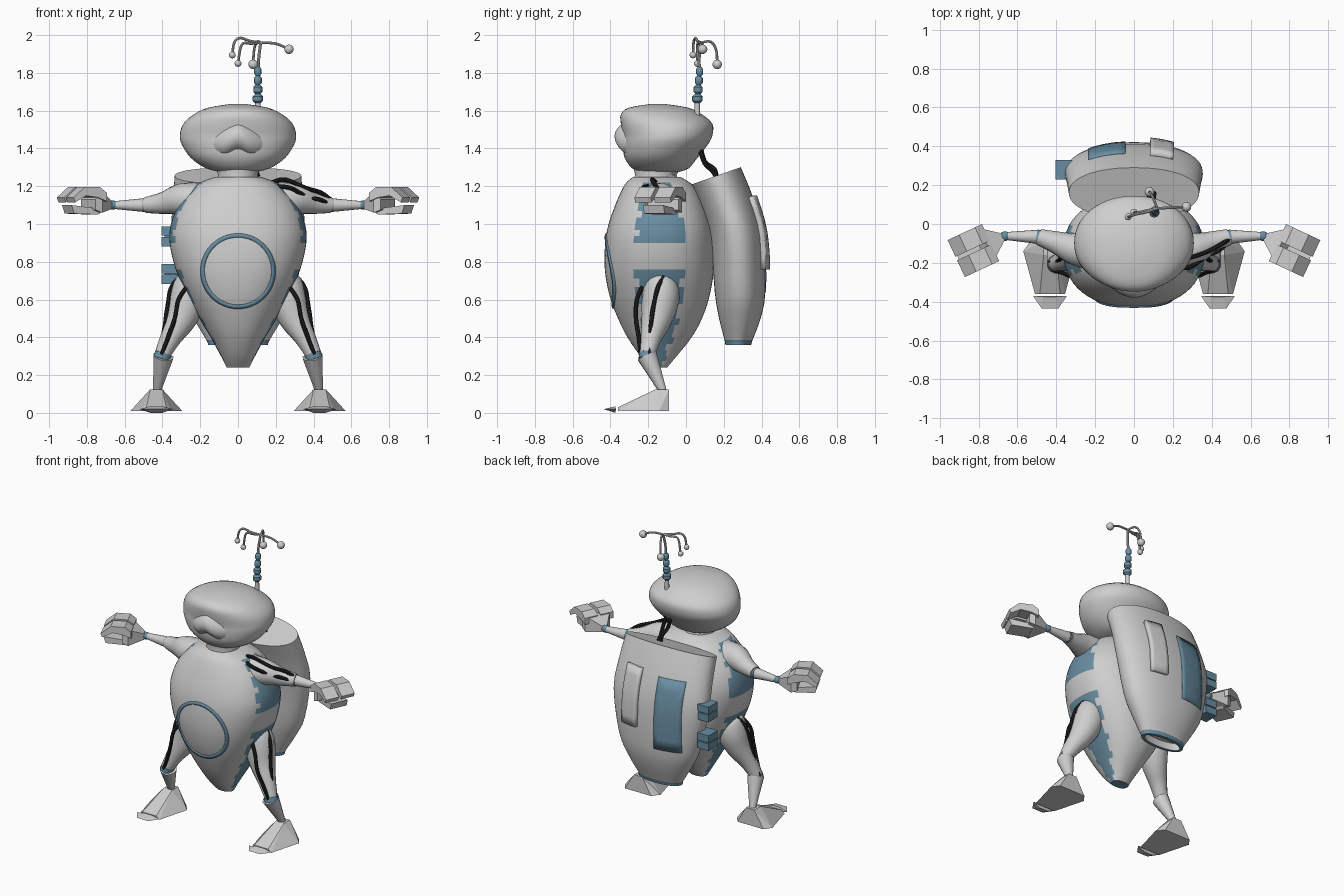
import bpy, bmesh, math
from mathutils import Vector, Matrix
from mathutils.bvhtree import BVHTree

if "Cube" in bpy.data.objects:
    bpy.data.objects.remove(bpy.data.objects["Cube"])


def material(name, r, g, b):
    m = bpy.data.materials.new(name)
    m.use_nodes = True
    m.diffuse_color = (r, g, b, 1)
    node = next(n for n in m.node_tree.nodes if n.type == 'BSDF_PRINCIPLED')
    node.inputs["Base Color"].default_value = (r, g, b, 1)
    return m


GREY = material("light grey", .62, .62, .62)
BLUE = material("steel blue", .14, .27, .36)
BLACK = material("cable black", .015, .015, .015)


def finish(bm, name, mats, smooth=True, closed=True):
    if closed:
        bmesh.ops.recalc_face_normals(bm, faces=bm.faces)
    mesh = bpy.data.meshes.new(name)
    bm.to_mesh(mesh)
    ob = bpy.data.objects.new(name, mesh)
    bpy.context.collection.objects.link(ob)
    for m in mats:
        mesh.materials.append(m)
    if smooth:
        bpy.ops.object.select_all(action='DESELECT')
        ob.select_set(True)
        bpy.context.view_layer.objects.active = ob
        bpy.ops.object.shade_smooth_by_angle(angle=math.radians(40))
    return ob


def refine(rows, steps):
    """Catmull-Rom interpolation through rows of numbers."""
    out = []
    for i in range(len(rows) - 1):
        a, b, c, d = (rows[max(i - 1, 0)], rows[i], rows[i + 1], rows[min(i + 2, len(rows) - 1)])
        for k in range(steps):
            t = k / steps
            out.append([q + t / 2 * (r - p + t * (2 * p - 5 * q + 4 * r - s + t * (3 * (q - r) + s - p)))
                        for p, q, r, s in zip(a, b, c, d)])
    return out + [list(rows[-1])]


def skin(bm, rings, cap=True):
    rows = [[bm.verts.new(p) for p in ring] for ring in rings]
    n = len(rows[0])
    for a, b in zip(rows, rows[1:]):
        for i in range(n):
            bm.faces.new((a[i], a[(i + 1) % n], b[(i + 1) % n], b[i]))
    if cap:
        bm.faces.new(rows[0])
        bm.faces.new(rows[-1])


def shell(rings, sides=56, power=1.0):
    """Upright loft; each ring is height, half width, front y, back y, slope."""
    bm = bmesh.new()
    loops = []
    for z, rx, front, back, slope in rings:
        loop = []
        for i in range(sides):
            a = 2 * math.pi * i / sides
            c, s = math.cos(a), math.sin(a)
            dy = (back - front) / 2 * math.copysign(abs(s) ** power, s)
            loop.append((rx * math.copysign(abs(c) ** power, c), (front + back) / 2 + dy, z + slope * dy))
        loops.append(loop)
    skin(bm, loops)
    bmesh.ops.recalc_face_normals(bm, faces=bm.faces)
    return bm


def tube(name, points, mat, sides=16, steps=1, smooth=True):
    """Round limb through rows of x, y, z, radius."""
    rows = refine(points, steps)
    pos = [Vector(r[:3]) for r in rows]
    bm = bmesh.new()
    loops = []
    for i, p in enumerate(pos):
        d = pos[min(i + 1, len(pos) - 1)] - pos[max(i - 1, 0)]
        q = Vector((0, 0, 1)).rotation_difference(d)
        loops.append([p + q @ Vector((math.cos(t), math.sin(t), 0)) * rows[i][3]
                      for t in (2 * math.pi * k / sides for k in range(sides))])
    skin(bm, loops)
    return finish(bm, name, [mat], smooth)


def cable(name, points, r=.012, mat=BLACK):
    return tube(name, [(*p, r) for p in points], mat, 8, 5)


def ball(name, p, r, mat=GREY):
    bm = bmesh.new()
    bmesh.ops.create_uvsphere(bm, u_segments=16, v_segments=10, radius=r, matrix=Matrix.Translation(p))
    return finish(bm, name, [mat])


def hull(name, points, mat=GREY):
    bm = bmesh.new()
    for p in points:
        bm.verts.new(p)
    bmesh.ops.convex_hull(bm, input=bm.verts[:])
    bmesh.ops.dissolve_limit(bm, angle_limit=.02, verts=bm.verts[:], edges=bm.edges[:])
    return finish(bm, name, [mat], False)


def drape(name, tree, loops, facing, lift, thick, mat):
    """Project closed x, z loops on a surface along y and thicken them."""
    bm = bmesh.new()
    rings = []
    for loop in loops:
        hits = [tree.ray_cast(Vector((x, facing * 3, z)), Vector((0, -facing, 0)))[0] for x, z in loop]
        rings.append([h + Vector((0, facing * lift, 0)) for h in hits])
    skin(bm, rings, False)
    if len(rings) > 2:
        bmesh.ops.remove_doubles(bm, verts=bm.verts[:], dist=1e-5)
    bmesh.ops.recalc_face_normals(bm, faces=bm.faces)
    if sum(f.normal.y for f in bm.faces) * facing < 0:
        bmesh.ops.reverse_faces(bm, faces=bm.faces[:])
    ob = finish(bm, name, [mat], True, False)
    mod = ob.modifiers.new("thickness", 'SOLIDIFY')
    mod.thickness = thick
    return ob


def plate_loops(x0, x1, z0, z1):
    cx, cz, n = (x0 + x1) / 2, (z0 + z1) / 2, 6
    edge = [(-1 + 2 * i / n, -1) for i in range(n)] + [(1, -1 + 2 * i / n) for i in range(n)]
    edge += [(-x, -z) for x, z in edge]
    return [[(cx + u * k * (x1 - x0) / 2, cz + v * k * (z1 - z0) / 2) for u, v in edge]
            for k in (1, .7, .4, 0)]


# Egg shaped body with blue side panels
body_rings = [(.24, .06, -.18, -.1, 0), (.3, .09, -.24, -.05, 0), (.4, .145, -.31, .03, 0),
              (.5, .205, -.36, .085, 0), (.62, .27, -.405, .125, 0), (.76, .33, -.43, .148, 0),
              (.9, .362, -.428, .148, 0), (1.0, .355, -.41, .135, 0), (1.1, .315, -.375, .1, 0),
              (1.18, .25, -.34, .06, 0), (1.22, .2, -.315, .02, 0), (1.25, .12, -.28, -.03, 0)]
bm = shell(refine(body_rings, 3), power=.88)
for f in bm.faces:
    c = f.calc_center_median()
    ring = min(body_rings, key=lambda r: abs(r[0] - c.z))
    across = abs(c.y - (ring[2] + ring[3]) / 2) / (ring[3] - ring[2])
    side = abs(c.x) > .6 * ring[1] and across < .22
    if c.z < .241 or side and (c.z < .76 or .9 < c.z < 1.22):
        f.material_index = 1
body_tree = BVHTree.FromBMesh(bm)
finish(bm, "body", [GREY, BLUE])
circle = [2 * math.pi * i / 48 for i in range(48)]
drape("belly_ring", body_tree, [[(r * math.cos(a), .75 + r * math.sin(a)) for a in circle]
                                for r in (.2, .18)], -1, .007, .012, BLUE)

# Neck, head and muzzle
finish(shell([(1.22, .115, -.28, -.04, 0), (1.26, .105, -.27, -.05, 0), (1.31, .12, -.28, -.02, 0)]),
       "neck", [GREY])
finish(shell(refine([(1.275, .09, -.24, -.04, 0), (1.295, .17, -.285, .015, 0), (1.35, .25, -.325, .06, 0),
                     (1.42, .297, -.335, .115, 0), (1.47, .308, -.335, .14, 0), (1.53, .29, -.345, .14, 0),
                     (1.58, .235, -.345, .085, 0), (1.615, .16, -.305, .015, 0),
                     (1.634, .05, -.2, -.1, 0)], 3), power=.95), "head", [GREY])
bm = bmesh.new()
muzzle = []
for i in range(-12, 13):
    u = i / 12
    top = 1.435 + .115 * (1 - abs(u) ** 1.4)
    low = 1.43 - .085 * (1 - abs(u) ** 3) + .035 * math.exp(-(u * 4) ** 2)
    depth = .004 + .12 * (1 - u * u)
    muzzle.append([(.2 * u, -.255 + .03 * u * u + depth * math.cos(a),
                    (top + low) / 2 + (top - low + .004) / 2 * math.sin(a)) for a in circle[::2]])
skin(bm, muzzle)
finish(bm, "muzzle", [GREY])

# Backpack with hollow blue outlet, window, rib and clips
bm = shell(refine([(.36, .16, .208, .345, 0), (.385, .167, .204, .352, 0), (.5, .235, .175, .395, 0),
                   (.64, .3, .152, .42, 0), (.92, .352, .13, .412, .05), (1.1, .346, .085, .36, .2),
                   (1.255, .335, .03, .29, .35)], 3), power=.92)
outlet = min(bm.faces, key=lambda f: f.calc_center_median().z)
bmesh.ops.inset_region(bm, faces=[outlet], thickness=.02)
moved = bmesh.ops.extrude_face_region(bm, geom=[outlet])
bmesh.ops.translate(bm, vec=(0, 0, .05), verts=[v for v in moved["geom"] if isinstance(v, bmesh.types.BMVert)])
bmesh.ops.delete(bm, geom=[outlet], context='FACES')
for f in bm.faces:
    if f.calc_center_median().z < .385 and f.calc_area() < .005:
        f.material_index = 1
pack_tree = BVHTree.FromBMesh(bm)
finish(bm, "backpack", [GREY, BLUE])
drape("pack_window", pack_tree, plate_loops(-.235, -.045, .64, 1.12), 1, .005, .008, BLUE)
drape("pack_rib", pack_tree, plate_loops(.085, .205, .76, 1.15), 1, .028, .04, GREY)
for z in (.735, .935):
    for dz in (-.028, .028):
        hull("pack_clip", [(x, y, z + dz + e) for x in (-.405, -.32) for y in (.23, .33)
                           for e in (-.025, .025)], BLUE)
    hull("pack_clip_core", [(x, y, z + e) for x in (-.39, -.32) for y in (.24, .32)
                            for e in (-.03, .03)], BLUE)
cable("head_cable", [(.06, .08, 1.4), (.07, .1, 1.33), (.08, .15, 1.29), (.08, .165, 1.23)])
cable("head_cable", [(.1, .07, 1.4), (.11, .1, 1.32), (.1, .14, 1.28), (.11, .17, 1.23)])

# Arms, hands, legs and feet on both sides
for s, side in ((1, "left"), (-1, "right")):
    def m(points):
        return [(s * p[0], *p[1:]) for p in points]

    tube(side + "_upper_arm", m([(.2, -.14, 1.12, .1), (.3, -.13, 1.13, .085), (.4, -.095, 1.11, .058),
                                 (.49, -.067, 1.1, .042)]), GREY, steps=4)
    tube(side + "_elbow", m([(.485, -.068, 1.1, .038), (.502, -.066, 1.1, .038)]), BLUE)
    tube(side + "_forearm", m([(.5, -.066, 1.1, .036), (.65, -.062, 1.1, .021)]), GREY)
    tube(side + "_wrist", m([(.645, -.062, 1.1, .018), (.655, -.062, 1.1, .024),
                             (.675, -.064, 1.1, .024), (.685, -.066, 1.1, .018)]), BLUE)
    turn = Matrix.Rotation(math.radians(-25), 3, 'Z')

    def hand(u, v, z):
        p = turn @ Vector((u, v, 0)) + Vector((.675, -.066, z))
        return (s * p.x, p.y, p.z)

    hull(side + "_palm", [hand(0, v, z) for v in (-.02, .02) for z in (1.08, 1.12)] +
         [hand(.09, v, z) for v in (-.09, .09) for z in (1.06, 1.17)] +
         [hand(.13, v, z) for v in (-.09, .09) for z in (1.075, 1.13)])
    for v0, v1 in ((-.105, -.01), (.01, .105)):
        for part in ([(.07, 1.12), (.07, 1.165), (.11, 1.195), (.12, 1.14)],
                     [(.11, 1.195), (.12, 1.14), (.19, 1.15), (.2, 1.195)],
                     [(.19, 1.15), (.2, 1.195), (.265, 1.14), (.255, 1.115)]):
            hull(side + "_finger", [hand(u, v, z) for u, z in part for v in (v0, v1)])
    hull(side + "_thumb", [hand(u, v, z) for u, z in ((.07, 1.07), (.1, 1.05), (.24, 1.055), (.255, 1.1),
                                                      (.13, 1.085)) for v in (-.06, .06)])

    tube(side + "_thigh", m([(.23, -.12, .73, .03), (.25, -.13, .69, .085), (.265, -.135, .6, .1),
                             (.3, -.155, .5, .083), (.355, -.185, .4, .057), (.4, -.205, .31, .042)]),
         GREY, steps=4)
    tube(side + "_knee", m([(.395, -.204, .315, .045), (.405, -.206, .285, .045)]), BLUE)
    tube(side + "_shin", m([(.395, -.205, .3, .055), (.43, -.12, .11, .02)]), GREY, 12)
    hull(side + "_foot", m([(x, y, z) for x in (.4, .465) for y, z in ((-.16, .125), (-.09, .125))] +
                           [(x, y, .01) for x, y in ((.355, -.36), (.51, -.36), (.57, -.14), (.535, -.09),
                                                     (.335, -.09), (.295, -.14))] +
                           [(x, -.36, .03) for x in (.38, .485)]))
    hull(side + "_toe", m([(x, y, z) for x, y, z in ((.345, -.37, .02), (.52, -.37, .02), (.39, -.435, .02),
                                                     (.475, -.435, .02))] +
                          [(x, -.375, z) for x in (.4, .465) for z in (0, .035)]))
    cable(side + "_leg_cable_front", m([(.27, -.23, .67), (.315, -.26, .6), (.335, -.265, .5),
                                        (.37, -.25, .4), (.405, -.24, .31)]))
    cable(side + "_leg_cable_outer", m([(.31, -.12, .72), (.355, -.15, .66), (.375, -.175, .55),
                                        (.395, -.19, .42), (.435, -.195, .3)]))

# Cables on the left arm only
cable("arm_cable_upper", [(.18, -.16, 1.22), (.25, -.18, 1.235), (.36, -.15, 1.19), (.44, -.11, 1.165),
                          (.5, -.07, 1.12)])
cable("arm_cable_lower", [(.2, -.2, 1.2), (.28, -.225, 1.19), (.37, -.165, 1.14), (.43, -.14, 1.13),
                          (.49, -.09, 1.1)])

# Antenna with beads and drooping feelers
tube("antenna_base", [(.105, .06, 1.5, .016), (.105, .06, 1.65, .014)], GREY)
for i, r in enumerate((.027, .024, .021, .019)):
    z = 1.64 + .048 * i
    tube("antenna_bead", [(.105, .06 + .004 * i, z + d, k * r) for d, k in
                          ((0, .55), (.012, 1), (.036, 1), (.048, .55))], BLUE, 12)
cable("antenna_stem", [(.107, .072, 1.81), (.11, .07, 1.88), (.12, .08, 1.96)], .008, GREY)
hub = (.12, .08, 1.96)
for path, r in (([hub, (.2, .085, 1.955), (.27, .088, 1.925)], .025),
                ([hub, (.1, .13, 1.965), (.085, .16, 1.92), (.08, .165, 1.845)], .025),
                ([hub, (.07, .07, 1.955), (.02, .06, 1.95), (0, .06, 1.85)], .018),
                ([hub, (.06, .06, 1.97), (.01, .05, 1.985), (-.02, .04, 1.96), (-.03, .037, 1.895)], .018)):
    cable("feeler", path, .007, GREY)
    ball("feeler_tip", path[-1], r)
